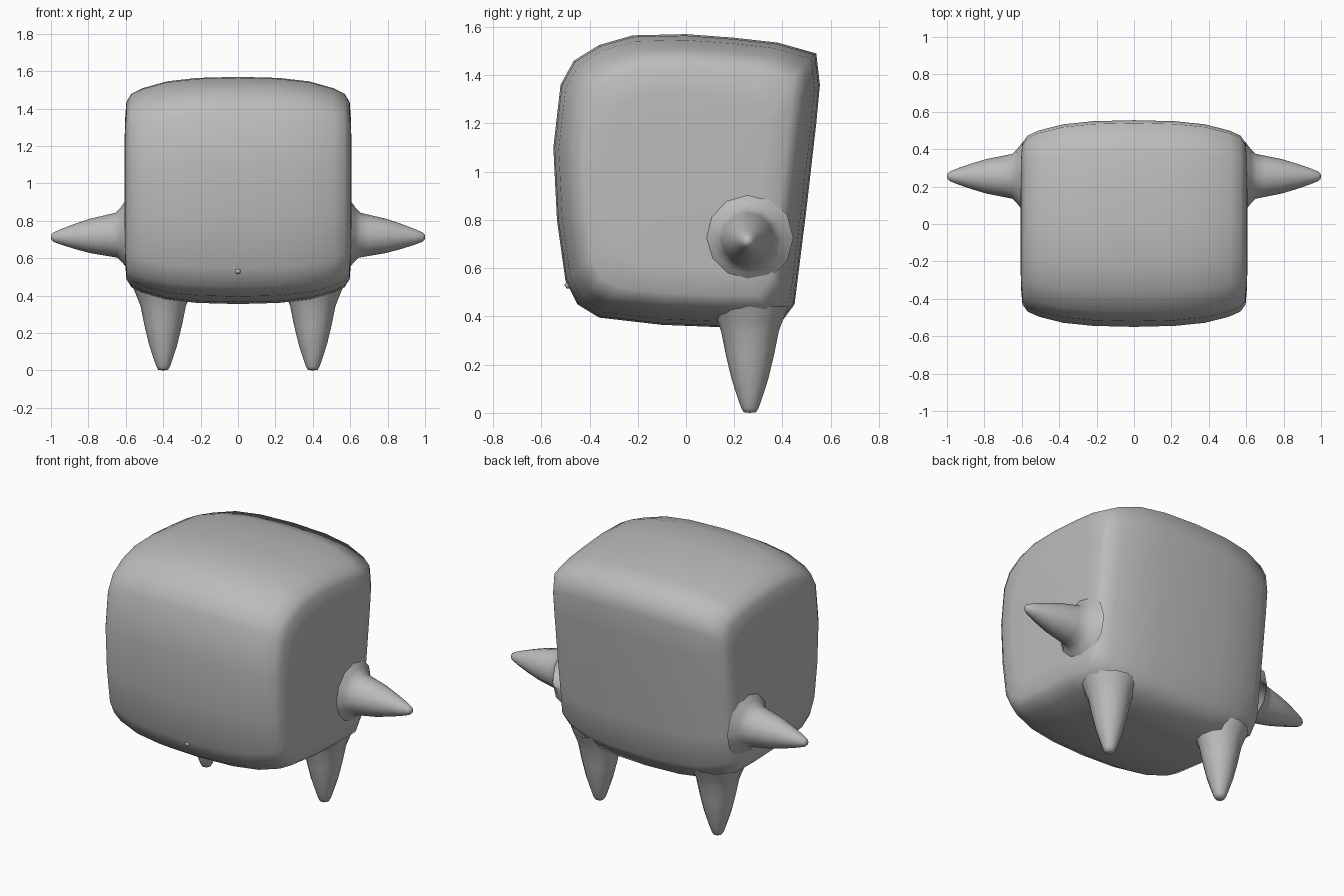
import bpy, bmesh, math
from mathutils import Vector

cube = bpy.data.objects.get("Cube")
if cube:
    bpy.data.objects.remove(cube, do_unlink=True)

grey = bpy.data.materials.new("plain_grey")
grey.use_nodes = True
colour = (0.5, 0.5, 0.5, 1)
grey.diffuse_color = colour
grey.node_tree.nodes["Principled BSDF"].inputs["Base Color"].default_value = colour


def loft(name, rings, start_tip=None, end_tip=None):
    """Skin a list of equal rings and close both ends with a fan to a tip."""
    bm = bmesh.new()
    loops = [[bm.verts.new(p) for p in ring] for ring in rings]
    n = len(loops[0])
    for a, b in zip(loops, loops[1:]):
        for i in range(n):
            j = (i + 1) % n
            bm.faces.new((a[i], a[j], b[j], b[i]))
    for loop, tip in ((loops[0], start_tip), (loops[-1], end_tip)):
        if tip is not None:
            v = bm.verts.new(tip)
            for i in range(n):
                bm.faces.new((loop[i], loop[(i + 1) % n], v))
    bmesh.ops.recalc_face_normals(bm, faces=bm.faces)
    mesh = bpy.data.meshes.new(name)
    bm.to_mesh(mesh)
    bm.free()
    mesh.materials.append(grey)
    for face in mesh.polygons:
        face.use_smooth = True
    obj = bpy.data.objects.new(name, mesh)
    bpy.context.collection.objects.link(obj)
    return obj


def spine(name, start, end, profile, sides=12):
    """Tapered limb: profile is (distance from start, radius)."""
    start, end = Vector(start), Vector(end)
    axis = (end - start).normalized()
    across = axis.cross(Vector((0, 1, 0))).normalized()
    other = axis.cross(across)
    rings = []
    for dist, r in profile:
        rings.append([start + axis * dist
                      + across * r * math.cos(math.tau * i / sides)
                      + other * r * math.sin(math.tau * i / sides)
                      for i in range(sides)])
    return loft(name, rings, None, end)


# Body: side outline (y, z), shrunk towards each flank to round the edges
outline = [(-.22, 1.565), (0, 1.57), (.2, 1.555), (.38, 1.535), (.54, 1.49), (.555, 1.36),
           (.54, 1.2), (.5, .85), (.475, .65), (.45, .45), (.38, .355), (.15, .355),
           (-.1, .365), (-.36, .395), (-.45, .45), (-.5, .55), (-.535, .8),
           (-.55, 1.1), (-.52, 1.36), (-.465, 1.46), (-.36, 1.525)]
half = [(0, 1), (.22, .99), (.38, .96), (.51, .9), (.57, .85), (.597, .78), (.605, .6)]
sections = [(-x, s) for x, s in reversed(half[1:])] + half
mid = .96
loft("body", [[(x, y * s, mid + (z - mid) * s) for y, z in outline] for x, s in sections],
     (-.608, 0, mid), (.608, 0, mid))

# Arms and legs, flared where they meet the body
arm = [(0, .19), (.035, .145), (.06, .12), (.11, .11), (.2, .092), (.28, .068),
       (.35, .044), (.395, .026), (.408, .014)]
leg = [(0, .16), (.06, .135), (.1, .12), (.2, .1), (.3, .076), (.38, .05), (.42, .036), (.437, .026)]
for side, s in (("left", 1), ("right", -1)):
    spine(side + "_arm", (.59 * s, .255, .725), (s, .255, .712), arm)
    spine(side + "_leg", (.4 * s, .265, .44), (.4 * s, .265, 0), leg)

# Tiny nub low on the front
spine("front_nub", (0, -.48, .53), (0.0, -.504, .529), [(0, .015), (.016, .013)], 8)
